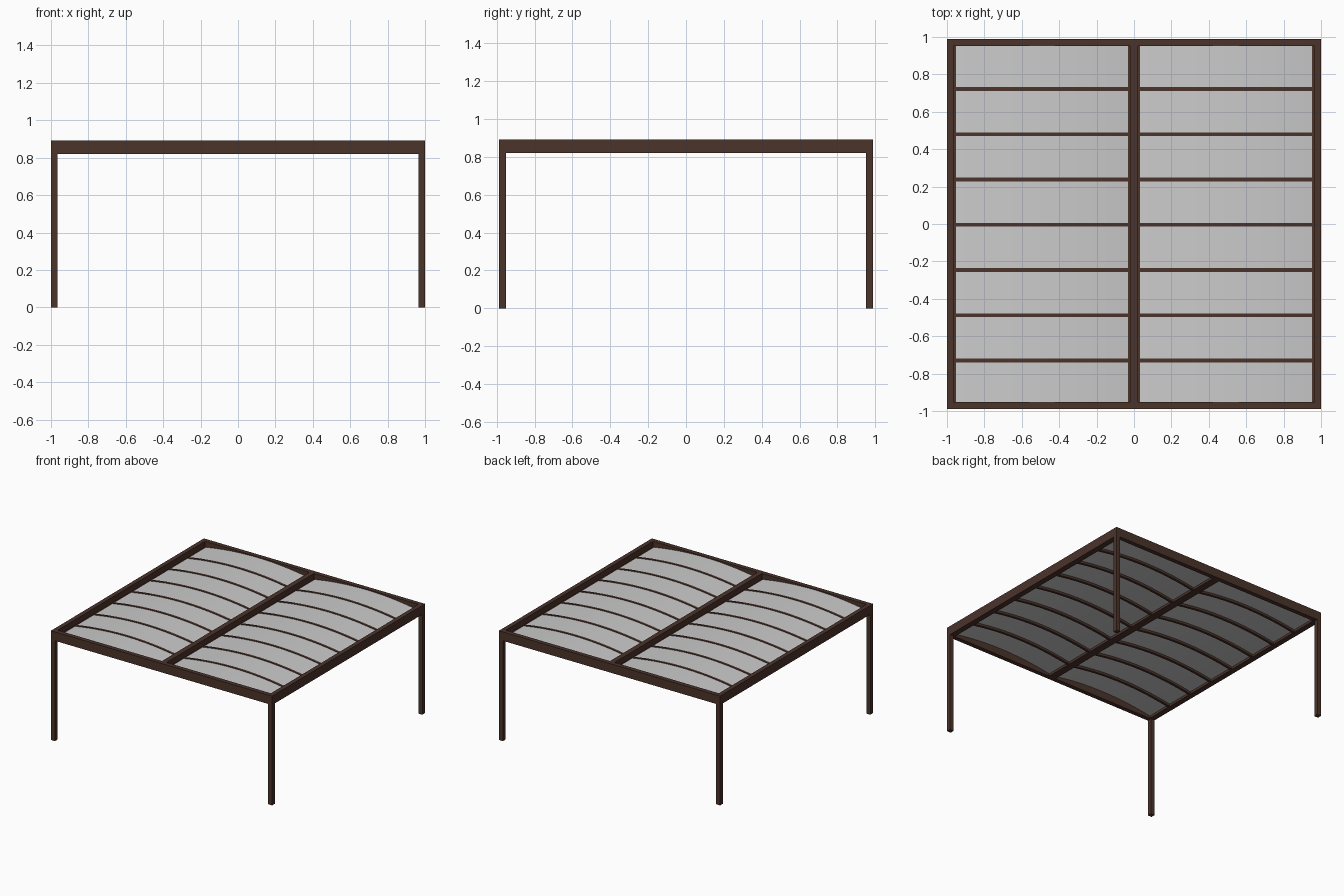
import bpy
import bmesh

cube = bpy.data.objects.get("Cube")
if cube:
    bpy.data.objects.remove(cube, do_unlink=True)


def material(name, rgb):
    mat = bpy.data.materials.new(name)
    mat.use_nodes = True
    mat.diffuse_color = (*rgb, 1)
    mat.node_tree.nodes["Principled BSDF"].inputs["Base Color"].default_value = (*rgb, 1)
    return mat


brown = material("dark brown metal", (0.070, 0.033, 0.024))
grey = material("light grey panel", (0.60, 0.60, 0.60))

HALF_X, HALF_Y = 1.0, 0.988
BOTTOM, TOP = 0.82, 0.893
BEAM = 0.036
LEDGE_TOP = 0.846


def finish(name, bm, mat):
    bmesh.ops.recalc_face_normals(bm, faces=bm.faces)
    mesh = bpy.data.meshes.new(name)
    bm.to_mesh(mesh)
    bm.free()
    mesh.materials.append(mat)
    obj = bpy.data.objects.new(name, mesh)
    bpy.context.collection.objects.link(obj)
    return obj


def box(name, x, y, z, mat=brown):
    """Box spanning the (low, high) pairs x, y and z."""
    bm = bmesh.new()
    bmesh.ops.create_cube(bm, size=1)
    for v in bm.verts:
        for axis, (lo, hi) in enumerate((x, y, z)):
            v.co[axis] = lo if v.co[axis] < 0 else hi
    return finish(name, bm, mat)


def span(a, b):
    return (min(a, b), max(a, b))


def arch(name, x0, x1, y0, y1, above, below, mat, steps=20):
    """Bar or sheet that follows the shallow roof arch from x0 to x1."""
    bm = bmesh.new()
    upper, lower = [], []
    for i in range(steps + 1):
        t = i / steps
        x = x0 + (x1 - x0) * t
        z = 0.846 + 0.04 * 4 * t * (1 - t)
        upper.append(bm.verts.new((x, y0, z + above)))
        lower.append(bm.verts.new((x, y0, z - below)))
    face = bm.faces.new(upper + lower[::-1])
    out = bmesh.ops.extrude_face_region(bm, geom=[face])
    for v in out["geom"]:
        if isinstance(v, bmesh.types.BMVert):
            v.co.y = y1
    obj = finish(name, bm, mat)
    bpy.context.view_layer.objects.active = obj
    obj.select_set(True)
    bpy.ops.object.shade_smooth_by_angle()
    obj.select_set(False)


inner_x, inner_y = HALF_X - BEAM, HALF_Y - BEAM

# Corner posts
for sx, side in ((-1, "right"), (1, "left")):
    for sy, end in ((-1, "front"), (1, "back")):
        box(f"{end}_{side}_post", span(sx * inner_x, sx * HALF_X),
            span(sy * inner_y, sy * HALF_Y), (0, BOTTOM))

# Perimeter beams
for s, side, end in ((-1, "right", "front"), (1, "left", "back")):
    box(f"{side}_beam", span(s * inner_x, s * HALF_X), (-HALF_Y, HALF_Y), (BOTTOM, TOP))
    box(f"{end}_beam", (-inner_x, inner_x), span(s * inner_y, s * HALF_Y), (BOTTOM, TOP))

# Centre beam
box("centre_beam", (-0.021, 0.021), (-inner_y, inner_y), (BOTTOM, TOP))

# Support ledges, arched roof sheets and ribs on each half
for s, side in ((-1, "right"), (1, "left")):
    run = (-inner_y, inner_y)
    box(f"{side}_outer_ledge", span(s * 0.953, s * inner_x), run, (BOTTOM, LEDGE_TOP))
    box(f"{side}_inner_ledge", span(s * 0.021, s * 0.031), run, (BOTTOM, LEDGE_TOP))
    x0, x1 = span(s * 0.031, s * 0.953)
    arch(f"{side}_roof_sheet", x0, x1, *run, 0, 0.006, grey)
    for i in range(7):
        y = -0.73 + i * 0.242
        arch(f"{side}_roof_rib_{i + 1}", x0, x1, y - 0.01, y + 0.01, 0.004, 0.025, brown)
